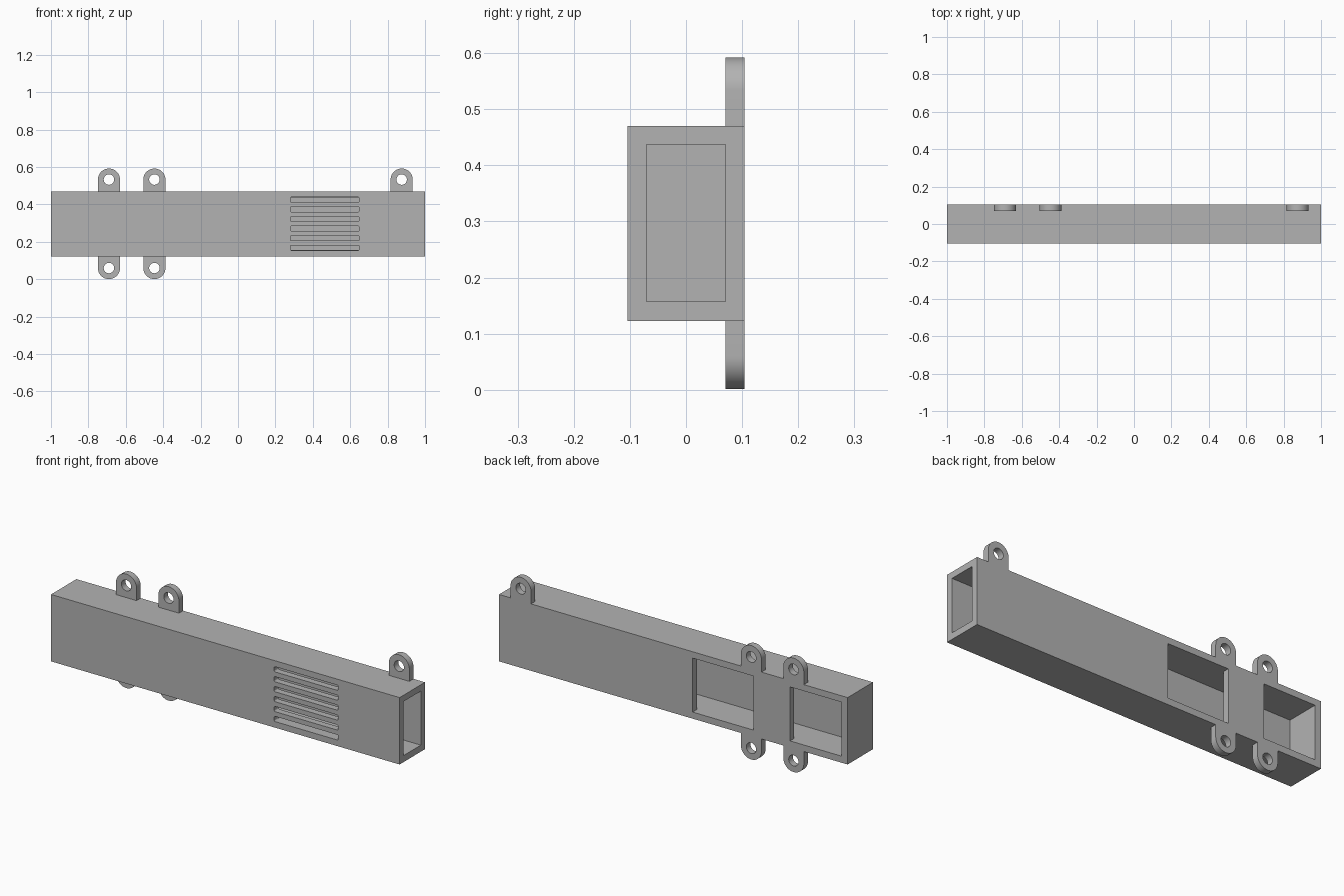
import bpy, bmesh
from math import sin, cos, pi

cube = bpy.data.objects.get("Cube")
if cube:
    bpy.data.objects.remove(cube, do_unlink=True)

# Single flat colour
GREY = (0.45, 0.45, 0.45, 1)
grey = bpy.data.materials.new("plain grey")
grey.use_nodes = True
grey.diffuse_color = GREY
grey.node_tree.nodes["Principled BSDF"].inputs["Base Color"].default_value = GREY


def prism(name, outline, y0, y1):
    """Extrude an x-z outline from y0 to y1."""
    bm = bmesh.new()
    face = bm.faces.new([bm.verts.new((x, y0, z)) for x, z in outline])
    new = bmesh.ops.extrude_face_region(bm, geom=[face])["geom"]
    moved = [v for v in new if isinstance(v, bmesh.types.BMVert)]
    bmesh.ops.translate(bm, verts=moved, vec=(0, y1 - y0, 0))
    bmesh.ops.recalc_face_normals(bm, faces=bm.faces)
    mesh = bpy.data.meshes.new(name)
    bm.to_mesh(mesh)
    bm.free()
    mesh.materials.append(grey)
    obj = bpy.data.objects.new(name, mesh)
    bpy.context.collection.objects.link(obj)
    return obj


def arc(x, z, r, start, end, steps):
    angles = [start + (end - start) * i / steps for i in range(steps + 1)]
    return [(x + r * cos(a), z + r * sin(a)) for a in angles]


def rect(x0, x1, z0, z1):
    return [(x0, z0), (x1, z0), (x1, z1), (x0, z1)]


def rounded_rect(x0, x1, z0, z1, r):
    corners = [(x1 - r, z1 - r), (x0 + r, z1 - r), (x0 + r, z0 + r), (x1 - r, z0 + r)]
    pts = []
    for i, (x, z) in enumerate(corners):
        pts += arc(x, z, r, i * pi / 2, (i + 1) * pi / 2, 4)
    return pts


def cut(obj, cutter):
    """Subtract the cutter, then discard it."""
    cutter.hide_render = True
    mod = obj.modifiers.new("cut", "BOOLEAN")
    mod.operation, mod.solver, mod.object = "DIFFERENCE", "EXACT", cutter
    bpy.context.view_layer.objects.active = obj
    bpy.ops.object.modifier_apply(modifier=mod.name)
    bpy.data.objects.remove(cutter, do_unlink=True)


# Hollow housing, open at its +x end
HALF_Y, INNER_Y = 0.104, 0.07
BOTTOM, TOP = 0.123, 0.47
IN_BOTTOM, IN_TOP = 0.157, 0.437
housing = prism("housing", rect(-1, 1, BOTTOM, TOP), -HALF_Y, HALF_Y)
cut(housing, prism("cavity_cutter", rect(-0.966, 1.1, IN_BOTTOM, IN_TOP), -INNER_Y, INNER_Y))

# Two windows in the back wall
for x0, x1 in ((-0.966, -0.67), (-0.461, -0.111)):
    cut(housing, prism("window_cutter", rect(x0, x1, IN_BOTTOM, IN_TOP), 0, 0.2))

# Six vent slots in the front wall
for i in range(6):
    z = 0.168 + 0.0515 * i
    slot = rounded_rect(0.28, 0.648, z - 0.0135, z + 0.0135, 0.007)
    cut(housing, prism("slot_cutter", slot, -0.2, 0))

# Mounting lugs with screw holes, flush with the back
LUG_R, HOLE_R, REACH = 0.059, 0.028, 0.063


def lug(name, x, base, up):
    z = base + up * REACH
    outline = [(x - LUG_R, base), (x + LUG_R, base)] + arc(x, z, LUG_R, 0, up * pi, 32)
    obj = prism(name, outline, INNER_Y, HALF_Y)
    cut(obj, prism("hole_cutter", arc(x, z, HOLE_R, 0, 2 * pi, 32)[:-1], 0, 0.2))
    bpy.ops.object.select_all(action="DESELECT")
    obj.select_set(True)
    bpy.context.view_layer.objects.active = obj
    bpy.ops.object.shade_smooth_by_angle(angle=pi / 6)


for name, x in (("outer", -0.69), ("inner", -0.447)):
    lug(f"upper_{name}_lug", x, TOP, 1)
    lug(f"lower_{name}_lug", x, BOTTOM, -1)
lug("end_lug", 0.875, TOP, 1)
